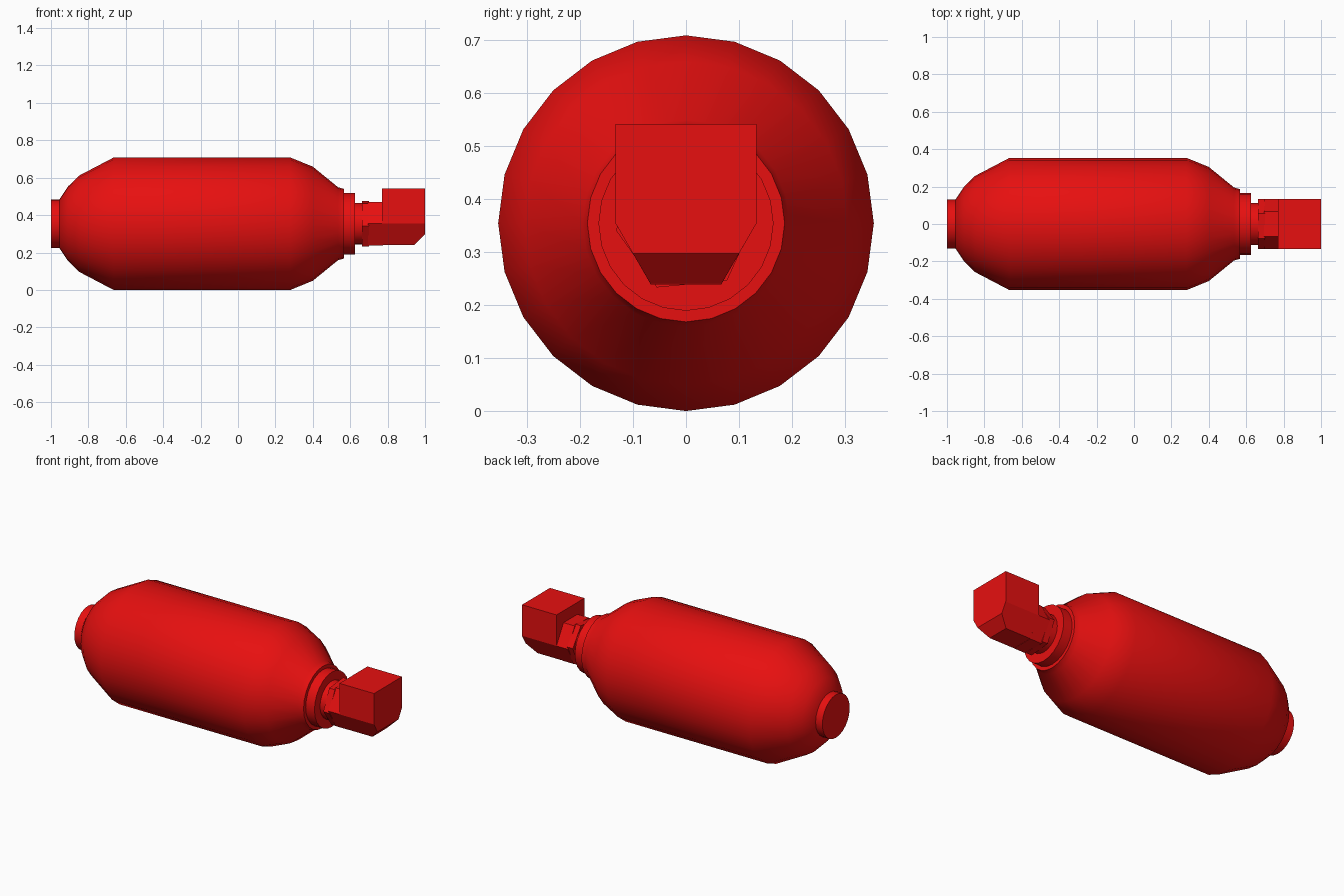
import bpy, bmesh
from math import sin, cos, pi, radians

if "Cube" in bpy.data.objects:
    bpy.data.objects.remove(bpy.data.objects["Cube"])

AXIS_Z = 0.354

red = bpy.data.materials.new("red_paint")
red.diffuse_color = (0.8, 0.005, 0.005, 1)
red.use_nodes = True
red.node_tree.nodes["Principled BSDF"].inputs["Base Color"].default_value = red.diffuse_color


def loft(name, rings, smooth=False):
    """Skin a list of equal-length point rings and cap both ends."""
    bm = bmesh.new()
    loops = [[bm.verts.new(p) for p in ring] for ring in rings]
    n = len(loops[0])
    for a, b in zip(loops, loops[1:]):
        for i in range(n):
            j = (i + 1) % n
            bm.faces.new((a[i], a[j], b[j], b[i]))
    bm.faces.new(loops[0])
    bm.faces.new(loops[-1])
    bmesh.ops.recalc_face_normals(bm, faces=bm.faces)
    mesh = bpy.data.meshes.new(name)
    bm.to_mesh(mesh)
    bm.free()
    mesh.materials.append(red)
    obj = bpy.data.objects.new(name, mesh)
    bpy.context.collection.objects.link(obj)
    if smooth:
        bpy.ops.object.select_all(action='DESELECT')
        obj.select_set(True)
        bpy.context.view_layer.objects.active = obj
        bpy.ops.object.shade_smooth_by_angle(angle=radians(35))
    return obj


def turned(name, profile, sides=24, turn=0.0, smooth=True):
    """Part turned about the long axis from (x, radius) pairs."""
    angles = [2 * pi * i / sides + radians(turn) for i in range(sides)]
    rings = [[(x, r * cos(a), AXIS_Z + r * sin(a)) for a in angles]
             for x, r in profile]
    return loft(name, rings, smooth)


# Tank with tapered shoulders
turned("tank_body", [(-0.955, 0.13), (-0.91, 0.198), (-0.85, 0.257),
                     (-0.665, 0.354), (0.28, 0.354), (0.40, 0.305),
                     (0.535, 0.195), (0.567, 0.186)])

# Base disc, neck collar and neck
turned("base_disc", [(-1.0, 0.13), (-0.95, 0.13)])
turned("neck_collar", [(0.56, 0.165), (0.625, 0.165)])
turned("neck", [(0.62, 0.112), (0.665, 0.112)])

# Hexagonal nut, slightly turned, and hexagonal valve stem
turned("hex_nut", [(0.662, 0.133), (0.70, 0.133)], 6, 5.5, False)
turned("valve_stem", [(0.695, 0.133), (0.775, 0.133)], 6, 0, False)


# Valve block: square top, half-hexagon underside, chamfered lower front edge
def block_ring(x, low_y, low_z):
    half = [(0.133, 0.541), (0.133, AXIS_Z), (low_y, low_z)]
    return ([(x, y, z) for y, z in half]
            + [(x, -y, z) for y, z in reversed(half)])


loft("valve_block", [block_ring(0.77, 0.067, 0.24),
                     block_ring(0.943, 0.067, 0.24),
                     block_ring(1.0, 0.10, 0.297)])
